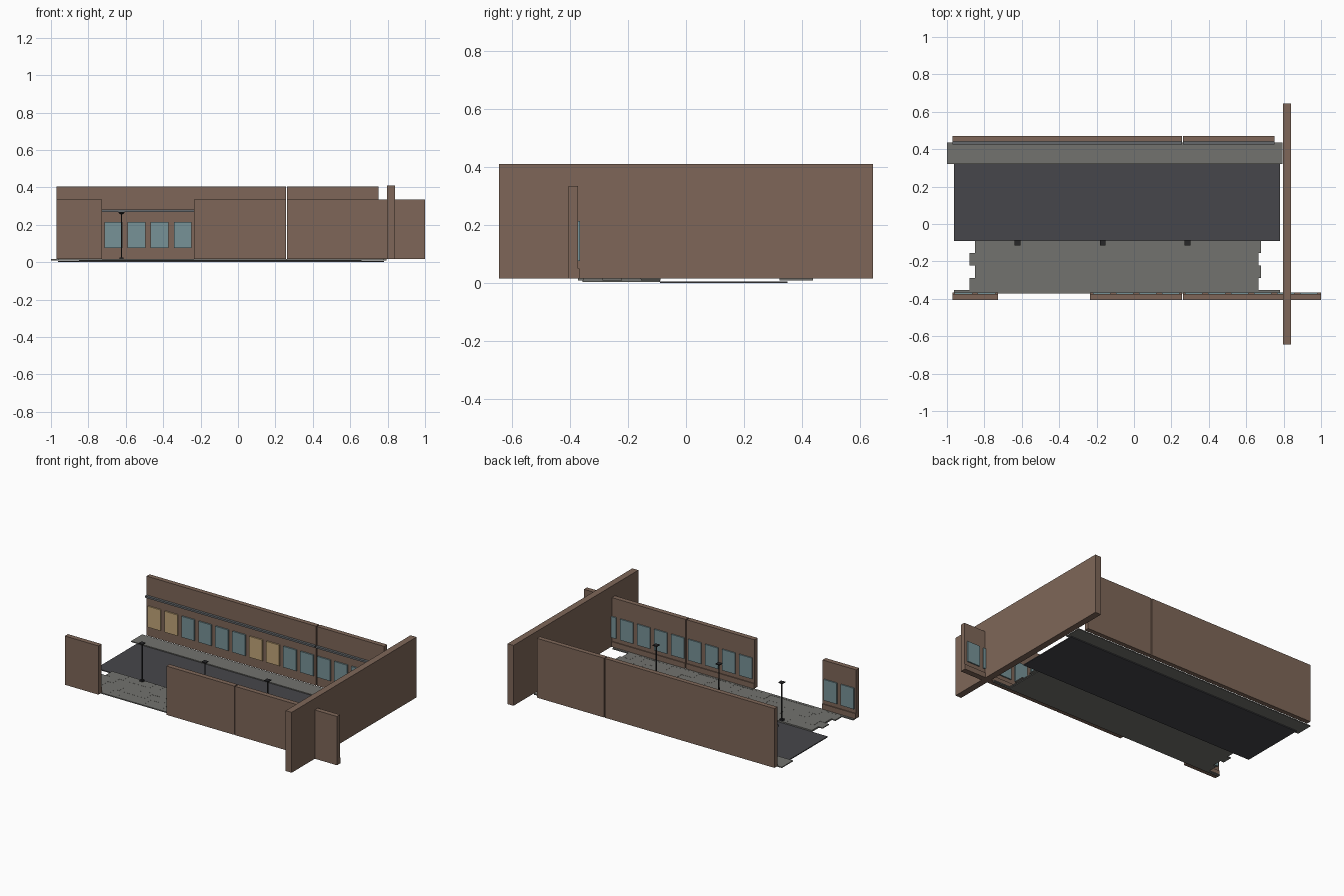
import bpy, bmesh, random
from mathutils import Matrix, Vector

random.seed(4)
old = bpy.data.objects.get("Cube")
if old:
    bpy.data.objects.remove(old, do_unlink=True)


def material(name, r, g, b):
    m = bpy.data.materials.new(name)
    m.use_nodes = True
    m.diffuse_color = (r, g, b, 1)
    bsdf = m.node_tree.nodes["Principled BSDF"]
    bsdf.inputs["Base Color"].default_value = (r, g, b, 1)
    bsdf.inputs["Roughness"].default_value = 0.8
    return m


BRICK = material("brown_wall", 0.21, 0.134, 0.098)
PAVING = material("paving_grey", 0.17, 0.17, 0.156)
ROAD = material("road_dark_grey", 0.062, 0.062, 0.07)
GLASS = material("teal_glass", 0.185, 0.29, 0.31)
LIT = material("lit_yellow_glass", 0.54, 0.38, 0.19)
TRIM = material("grey_trim", 0.13, 0.14, 0.15)
METAL = material("lamp_black", 0.02, 0.02, 0.022)


def add_box(bm, x, y, z):
    """Adds a box given as (low, high) ranges."""
    size = Vector((x[1] - x[0], y[1] - y[0], z[1] - z[0]))
    mid = Vector((sum(x), sum(y), sum(z))) / 2
    bmesh.ops.create_cube(bm, size=1, matrix=Matrix.LocRotScale(mid, None, size))


def finish(name, bm, mat):
    mesh = bpy.data.meshes.new(name)
    bm.to_mesh(mesh)
    bm.free()
    mesh.materials.append(mat)
    obj = bpy.data.objects.new(name, mesh)
    bpy.context.collection.objects.link(obj)


def boxes(name, mat, *ranges):
    bm = bmesh.new()
    for r in ranges:
        add_box(bm, *r)
    finish(name, bm, mat)


# Layout
PITCH = 0.123
START = -0.97
GROUND = 0.016
JOINT = 0.26
FRONT = (-0.405, -0.373)
BACK = (0.44, 0.471)
WINDOW_Z = (0.077, 0.214)


def window(i, y):
    """Range box of the window in the i-th bay."""
    mid = START + (i + 0.5) * PITCH - 0.003
    return ((mid - 0.047, mid + 0.047), y, WINDOW_Z)


# Ground layers
boxes("road", ROAD, ((-0.963, 0.78), (-0.09, 0.35), (0, 0.006)))
boxes("back_sidewalk", PAVING, ((-1, 0.795), (0.322, 0.437), (0.01, GROUND)))
boxes("front_paving_base", PAVING, ((-0.85, 0.66), (-0.357, -0.09), (0.005, 0.011)))
boxes("front_curb", PAVING, ((-0.963, 0.78), (-0.372, -0.354), (0.009, GROUND)))

# Staggered paving stones with slightly uneven tops
bm = bmesh.new()
for row in range(4):
    y1 = -0.088 - row * 0.0665
    left, right = ((-0.85, 0.68), (-0.88, 0.665))[row % 2]
    step = (right - left) / 24
    for i in range(24):
        x0 = left + i * step
        top = GROUND - random.uniform(0, 0.0015)
        add_box(bm, (x0, x0 + step), (y1 - 0.0665, y1), (0.009, top))
finish("front_paving_stones", bm, PAVING)

# Tall end wall
boxes("end_wall", BRICK, ((0.797, 0.84), (-0.645, 0.645), (GROUND, 0.411)))

# Back wall in two panels, with a cornice towards the street
for name, x in (("long", (START, JOINT - 0.003)), ("short", (JOINT + 0.003, 0.75))):
    boxes("back_wall_" + name, BRICK, (x, BACK, (GROUND, 0.404)))
    boxes("cornice_" + name, TRIM, (x, (0.424, BACK[0]), (0.269, 0.281)))

# Back wall windows, some of them lit
lit_bays = (0, 1, 6, 7)
glass_y = (BACK[0] - 0.009, BACK[0])
boxes("back_windows", GLASS, *[window(i, glass_y) for i in range(14) if i not in lit_bays])
boxes("back_lit_windows", LIT, *[window(i, glass_y) for i in lit_bays])

# Front wall in three panels with a skirting on the street side
panels = (("right", (START, -0.727)), ("middle", (-0.235, JOINT - 0.003)), ("left", (JOINT + 0.003, 1)))
for name, x in panels:
    boxes("front_wall_" + name, BRICK, (x, FRONT, (GROUND, 0.335)))
    boxes("front_skirting_" + name, BRICK, (x, (FRONT[1], -0.367), (GROUND, 0.05)))
glass_y = (FRONT[1], FRONT[1] + 0.008)
boxes("front_windows", GLASS, *[window(i, glass_y) for i in range(16) if not 2 <= i < 6])

# Street lamps: square foot, thin post, flared cap
for n, x in enumerate((-0.623, -0.168, 0.286)):
    y = -0.101
    bm = bmesh.new()
    add_box(bm, (x - 0.011, x + 0.011), (y - 0.011, y + 0.011), (GROUND - 0.003, 0.026))
    for r1, r2, z, depth in ((0.005, 0.004, 0.14, 0.24), (0.006, 0.02, 0.2585, 0.007)):
        bmesh.ops.create_cone(
            bm, cap_ends=True, segments=4, radius1=r1, radius2=r2, depth=depth,
            matrix=Matrix.Translation((x, y, z)) @ Matrix.Rotation(0.7854, 4, "Z"))
    add_box(bm, (x - 0.015, x + 0.015), (y - 0.015, y + 0.015), (0.262, 0.267))
    finish("street_lamp_%d" % (n + 1), bm, METAL)
